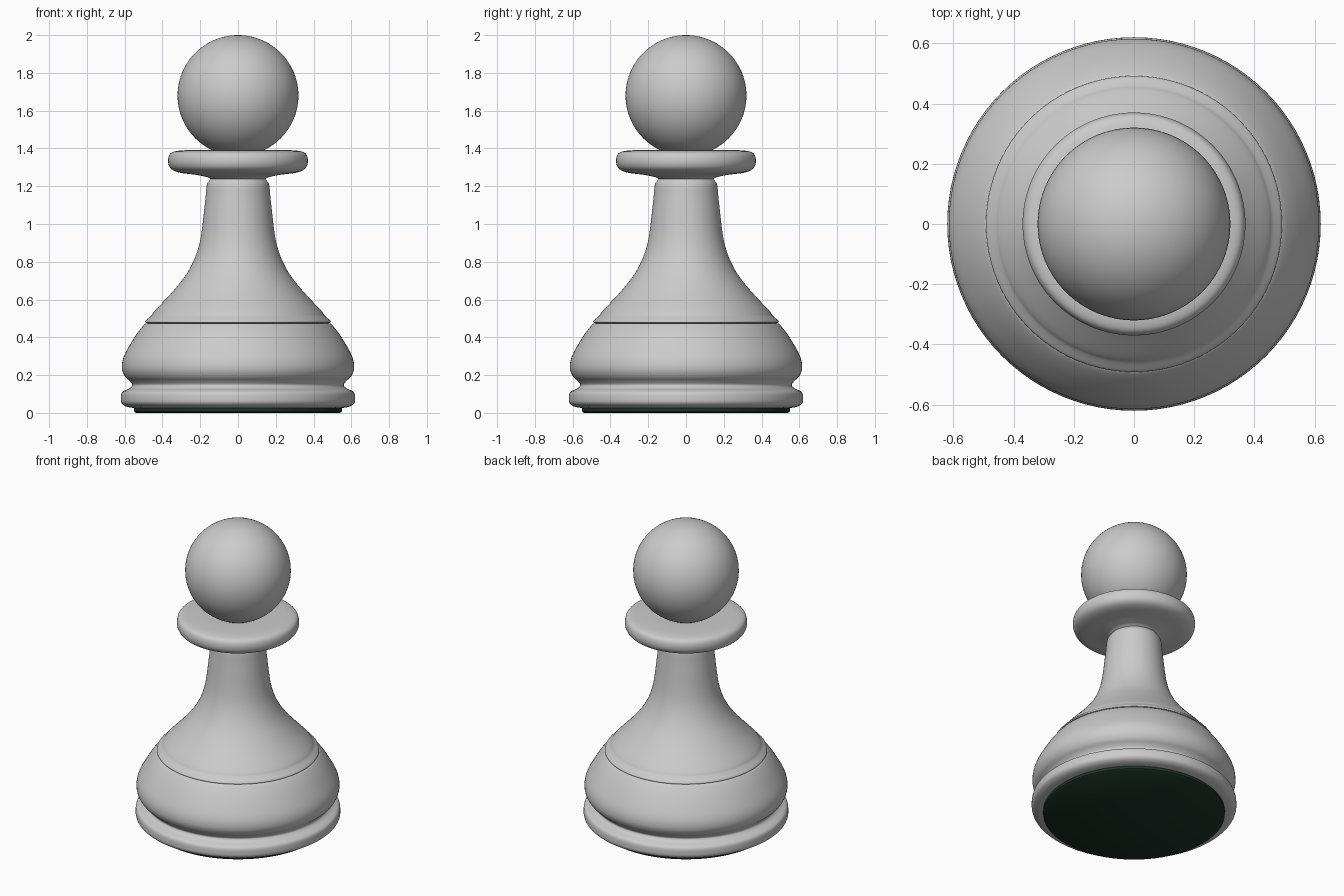
import bpy, bmesh, math
from mathutils import Vector

if "Cube" in bpy.data.objects:
    bpy.data.objects.remove(bpy.data.objects["Cube"])

SEGMENTS = 96


def smooth_path(points, steps=5):
    """Catmull-Rom curve through (radius, height) points."""
    p = [Vector(q) for q in points]
    p = [p[0]] + p + [p[-1]]
    out = []
    for i in range(1, len(p) - 2):
        a, b, c, d = p[i - 1:i + 3]
        for s in range(steps):
            t = s / steps
            out.append(0.5 * (2 * b + (c - a) * t + (2 * a - 5 * b + 4 * c - d) * t ** 2
                              + (3 * b - a - 3 * c + d) * t ** 3))
    return out + [p[-1]]


def lathe(name, profile, angle=40):
    """Spin a profile around z and cap both ends."""
    bm = bmesh.new()
    rings = [[bm.verts.new((r * math.cos(k * math.tau / SEGMENTS),
                            r * math.sin(k * math.tau / SEGMENTS), z))
              for k in range(SEGMENTS)] for r, z in profile]
    for low, high in zip(rings, rings[1:]):
        for k in range(SEGMENTS):
            n = (k + 1) % SEGMENTS
            bm.faces.new((low[k], low[n], high[n], high[k]))
    bm.faces.new(rings[0][::-1])
    bm.faces.new(rings[-1])
    mesh = bpy.data.meshes.new(name)
    bm.to_mesh(mesh)
    bm.free()
    obj = bpy.data.objects.new(name, mesh)
    bpy.context.collection.objects.link(obj)
    bpy.ops.object.select_all(action='DESELECT')
    obj.select_set(True)
    bpy.context.view_layer.objects.active = obj
    bpy.ops.object.shade_smooth_by_angle(angle=math.radians(angle))
    return obj


# Felt pad under the base
felt = lathe("felt_pad", [(0.54, 0), (0.55, 0.008), (0.55, 0.03)])
green = bpy.data.materials.new("dark_green_felt")
green.diffuse_color = (0.012, 0.035, 0.022, 1)
green.use_nodes = True
green.node_tree.nodes["Principled BSDF"].inputs["Base Color"].default_value = green.diffuse_color
felt.data.materials.append(green)

# Foot ring, groove, bulging base, thin lip, stem and collar in one turned body
base = smooth_path([(0.545, 0.025), (0.59, 0.033), (0.615, 0.05), (0.62, 0.075),
                    (0.613, 0.11), (0.575, 0.13), (0.56, 0.147), (0.573, 0.168),
                    (0.6, 0.195), (0.615, 0.24), (0.602, 0.305), (0.545, 0.405),
                    (0.497, 0.467), (0.478, 0.474)])
stem = smooth_path([(0.49, 0.478), (0.489, 0.488), (0.46, 0.515), (0.437, 0.545),
                    (0.335, 0.655), (0.255, 0.765), (0.203, 0.9), (0.176, 1.1),
                    (0.166, 1.2), (0.155, 1.226), (0.145, 1.238)])
collar = smooth_path([(0.158, 1.247), (0.22, 1.26), (0.31, 1.272), (0.355, 1.293),
                      (0.37, 1.33), (0.36, 1.371), (0.32, 1.387), (0.24, 1.392),
                      (0.15, 1.392)])
lathe("body", base + stem + collar)

# Ball head
bpy.ops.mesh.primitive_uv_sphere_add(segments=SEGMENTS, ring_count=48, radius=0.32,
                                     location=(0, 0, 1.68))
bpy.context.object.name = "head"
bpy.ops.object.shade_smooth()
